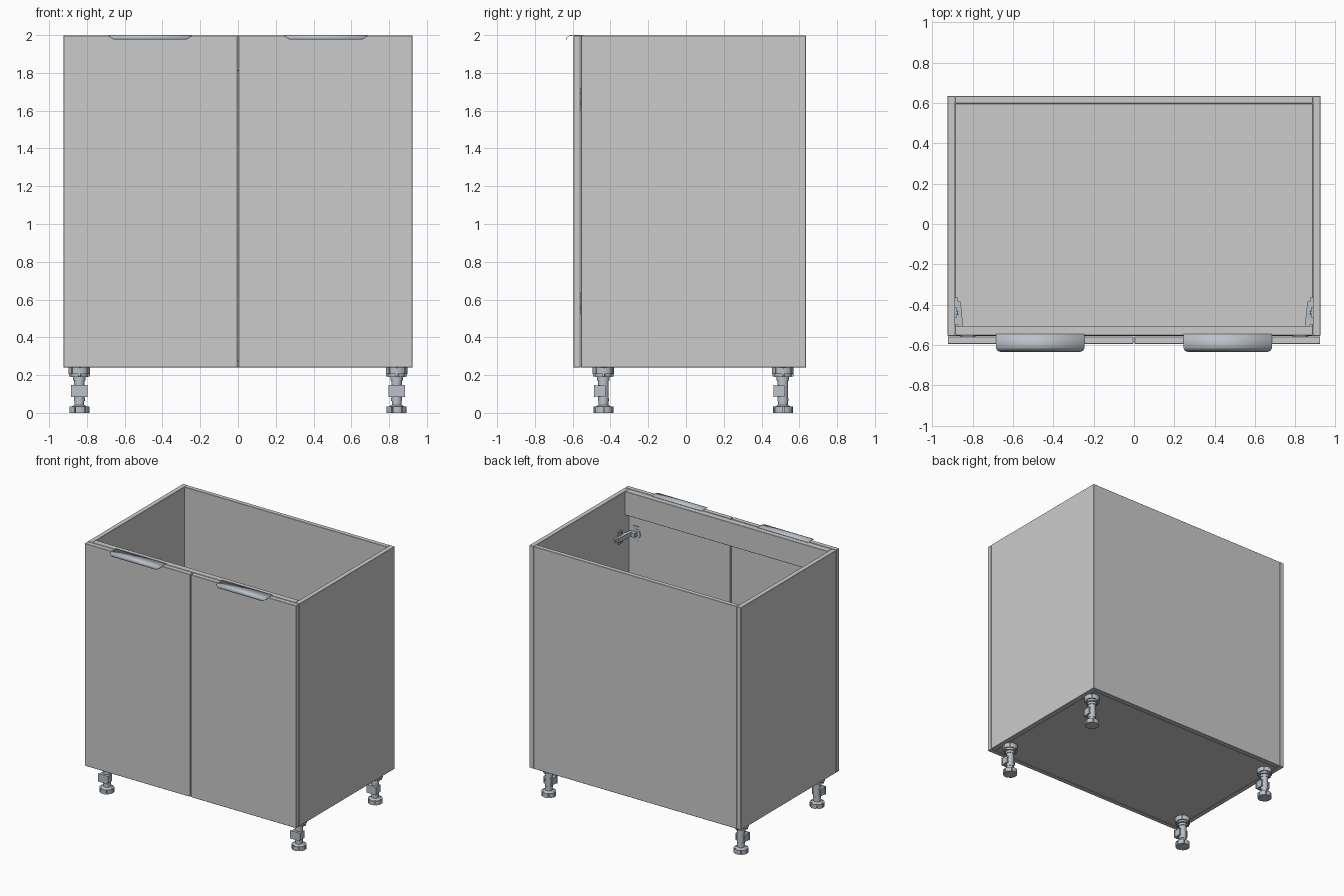
import bpy, bmesh, math
from mathutils import Matrix, Vector

if "Cube" in bpy.data.objects:
    bpy.data.objects.remove(bpy.data.objects["Cube"])

metal = bpy.data.materials.new("metal")
metal.diffuse_color = (0.5, 0.54, 0.59, 1)
metal.use_nodes = True
metal.node_tree.nodes["Principled BSDF"].inputs["Base Color"].default_value = metal.diffuse_color


def add_box(bm, x, y, z):
    """Box from three (min, max) ranges."""
    c = Vector([(a[0] + a[1]) / 2 for a in (x, y, z)])
    s = [a[1] - a[0] for a in (x, y, z)]
    m = Matrix.Translation(c) @ Matrix.Diagonal((*s, 1))
    return bmesh.ops.create_cube(bm, size=1, matrix=m)["verts"]


def add_cyl(bm, r1, r2, z0, z1, segs=24, base=Matrix()):
    m = base @ Matrix.Translation((0, 0, (z0 + z1) / 2))
    bmesh.ops.create_cone(bm, cap_ends=True, segments=segs, radius1=r1,
                          radius2=r2, depth=z1 - z0, matrix=m)


def add_prism(bm, pts, z0, z1):
    """Vertical extrusion of a counter-clockwise outline."""
    f = bm.faces.new([bm.verts.new((x, y, z0)) for x, y in pts])
    new = bmesh.ops.extrude_face_region(bm, geom=[f], use_keep_orig=True)["geom"]
    top = [v for v in new if isinstance(v, bmesh.types.BMVert)]
    bmesh.ops.translate(bm, vec=(0, 0, z1 - z0), verts=top)


def to_object(name, bm, mat=None, smooth=False):
    bmesh.ops.recalc_face_normals(bm, faces=bm.faces)
    me = bpy.data.meshes.new(name)
    bm.to_mesh(me)
    bm.free()
    if mat:
        me.materials.append(mat)
    if smooth:
        me.shade_smooth()
        me.set_sharp_from_angle(angle=math.radians(30))
    ob = bpy.data.objects.new(name, me)
    bpy.context.collection.objects.link(ob)
    return ob


def panel(name, x, y, z):
    bm = bmesh.new()
    add_box(bm, x, y, z)
    ob = to_object(name, bm)
    bev = ob.modifiers.new("edge", "BEVEL")
    bev.width, bev.segments = 0.002, 1
    return ob


# Carcass panels
TOP, BOT = 1.997, 0.24
panel("left_side", (-0.925, -0.887), (-0.555, 0.635), (BOT, TOP))
panel("right_side", (0.887, 0.925), (-0.555, 0.635), (BOT, TOP))
panel("back_panel", (-0.887, 0.887), (0.598, 0.634), (BOT, TOP))
panel("bottom_panel", (-0.887, 0.887), (-0.555, 0.598), (BOT, BOT + 0.037))
panel("front_rail", (-0.887, 0.887), (-0.553, -0.505), (1.81, TOP))

# Doors
panel("left_door", (-0.924, -0.003), (-0.595, -0.558), (BOT, TOP))
panel("right_door", (0.003, 0.924), (-0.595, -0.558), (BOT, TOP))

# Edge pulls: thin curved strips hooked over the door tops (y, z, half width)
lip = [(-0.545, 2.0, 0.22), (-0.600, 2.0, 0.22), (-0.612, 1.999, 0.22),
       (-0.622, 1.996, 0.217), (-0.629, 1.991, 0.211), (-0.633, 1.985, 0.204),
       (-0.635, 1.978, 0.194)]
for side, cx in (("left", -0.465), ("right", 0.465)):
    bm = bmesh.new()
    rows = [[bm.verts.new((cx + s * w, y, z)) for s in (-1, 1)] for y, z, w in lip]
    for a, b in zip(rows, rows[1:]):
        bm.faces.new((a[0], b[0], b[1], a[1]))
    me = bpy.data.meshes.new(side + "_handle")
    bm.to_mesh(me)
    bm.free()
    me.shade_smooth()
    me.set_sharp_from_angle(angle=math.radians(35))
    me.materials.append(metal)
    ob = bpy.data.objects.new(side + "_handle", me)
    bpy.context.collection.objects.link(ob)
    sol = ob.modifiers.new("sheet", "SOLIDIFY")
    sol.thickness, sol.offset = 0.003, -1


# Adjustable legs
def notched(r, inner, lobes):
    """Round outline with narrow radial slots."""
    pts, step = [], 2 * math.pi / lobes
    for i in range(lobes):
        for f, rad in ((0.0, inner), (0.12, inner), (0.12, r), (0.34, r),
                       (0.56, r), (0.78, r), (1.0, r)):
            a = (i + f) * step
            pts.append((rad * math.cos(a), rad * math.sin(a)))
    return pts


def build_leg(name, x, y):
    bm = bmesh.new()
    add_prism(bm, notched(0.053, 0.040, 6), 0.0, 0.034)          # foot pad
    add_cyl(bm, 0.040, 0.028, 0.034, 0.042)
    add_cyl(bm, 0.026, 0.026, 0.04, 0.075)                       # screw stem
    add_cyl(bm, 0.029, 0.029, 0.062, 0.080)
    add_cyl(bm, 0.028, 0.028, 0.075, 0.195)                      # sleeve
    add_cyl(bm, 0.033, 0.033, 0.172, 0.192)
    add_prism(bm, notched(0.046, 0.034, 4), 0.19, 0.215)         # mounting socket
    add_prism(bm, notched(0.057, 0.044, 8), 0.205, 0.24)
    for a in (0, 90):                                            # socket ribs
        v = add_box(bm, (-0.056, 0.056), (-0.006, 0.006), (0.192, 0.238))
        bmesh.ops.rotate(bm, verts=v, matrix=Matrix.Rotation(math.radians(a), 3, "Z"))
    add_box(bm, (-0.043, 0.043), (-0.050, -0.043), (0.085, 0.148))  # plinth clip
    for z in (0.088, 0.132):
        add_box(bm, (-0.034, 0.034), (-0.045, 0.012), (z, z + 0.012))
    for s in (-1, 1):
        add_box(bm, (s * 0.034 - 0.004, s * 0.034 + 0.004), (-0.045, 0.012), (0.088, 0.144))
    ob = to_object(name, bm, metal, True)
    ob.location = (x, y, 0)


for sx, side in ((-1, "left"), (1, "right")):
    for y, end in ((-0.437, "front"), (0.513, "back")):
        build_leg(f"{end}_{side}_leg", sx * 0.84, y)


# Door hinges, modelled on the right wall and mirrored for the left
def build_hinge(name, sx, z):
    bm = bmesh.new()
    add_box(bm, (0.879, 0.888), (-0.465, -0.415), (-0.050, 0.050))   # wall plate
    add_box(bm, (0.872, 0.888), (-0.500, -0.365), (-0.014, 0.014))
    arm = add_box(bm, (0.845, 0.874), (-0.535, -0.385), (-0.018, 0.018))
    for v in arm:                                                    # tapered arm
        if v.co.y > -0.4 and v.co.x < 0.86:
            v.co.x += 0.015
    add_box(bm, (0.815, 0.872), (-0.550, -0.520), (-0.016, 0.016))   # knuckle
    add_box(bm, (0.800, 0.850), (-0.560, -0.553), (-0.060, 0.060))   # cup flange
    add_cyl(bm, 0.038, 0.038, 0, 0.03, 24,
            Matrix.Translation((0.825, -0.551, 0)) @ Matrix.Rotation(math.radians(90), 4, "X"))
    for dz in (-0.036, 0.036):                                       # plate screws
        add_cyl(bm, 0.009, 0.009, 0, 0.008, 12,
                Matrix.Translation((0.881, -0.44, dz)) @ Matrix.Rotation(math.radians(-90), 4, "Y"))
    if sx < 0:
        bmesh.ops.scale(bm, vec=(-1, 1, 1), verts=bm.verts)
    ob = to_object(name, bm, metal, True)
    ob.location.z = z


for sx, side in ((-1, "left"), (1, "right")):
    for z, pos in ((1.66, "upper"), (0.58, "lower")):
        build_hinge(f"{pos}_{side}_hinge", sx, z)
